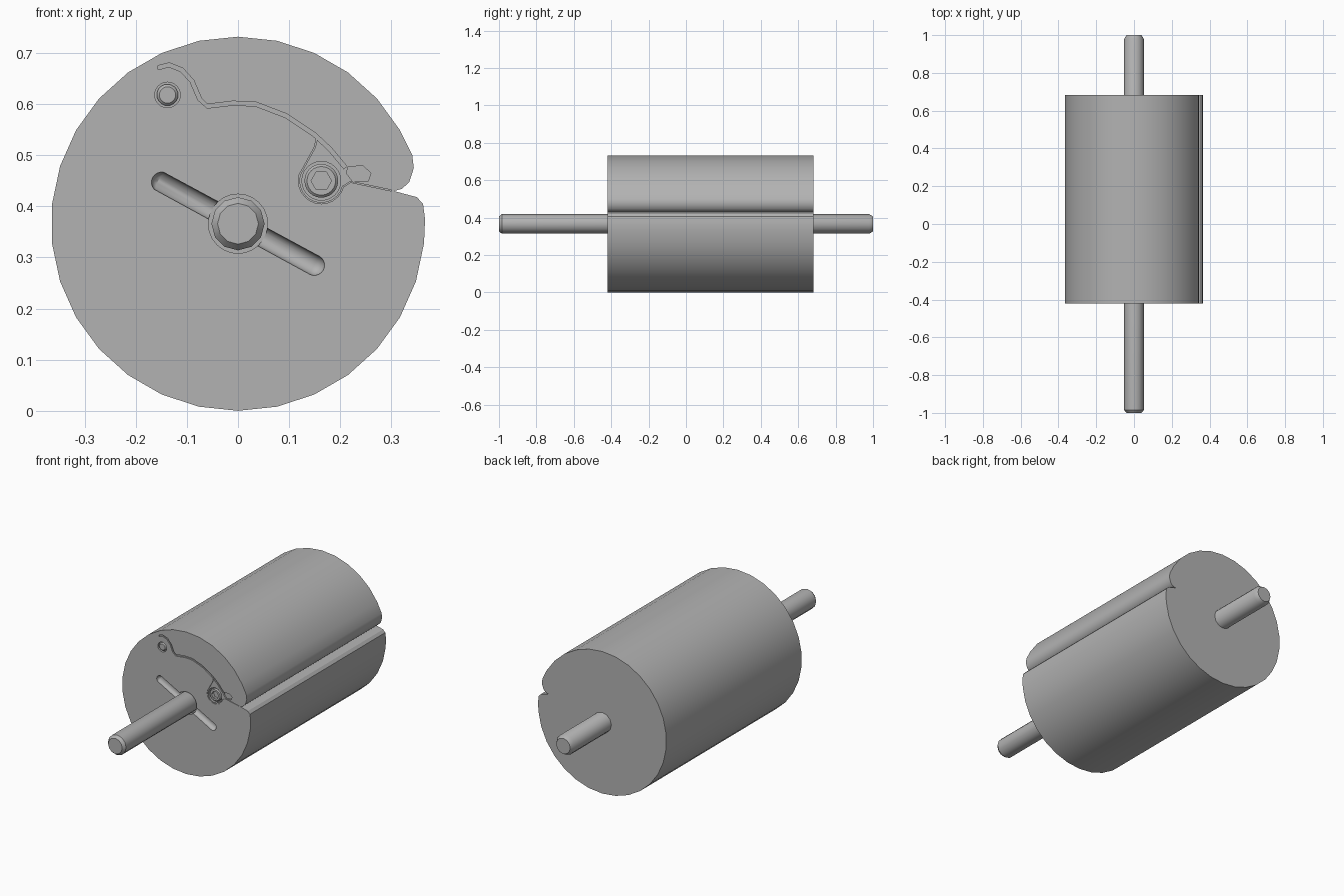
import bpy, bmesh, math
from mathutils import Vector

if "Cube" in bpy.data.objects:
    bpy.data.objects.remove(bpy.data.objects["Cube"])

R = 0.366                 # drum radius, also the height of its axis
FRONT, BACK = -0.42, 0.682

grey = bpy.data.materials.new("metal grey")
grey.use_nodes = True
grey.diffuse_color = (0.45, 0.45, 0.45, 1)
grey.node_tree.nodes["Principled BSDF"].inputs["Base Color"].default_value = (0.45, 0.45, 0.45, 1)


def finish(name, bm):
    bmesh.ops.recalc_face_normals(bm, faces=bm.faces)
    mesh = bpy.data.meshes.new(name)
    bm.to_mesh(mesh)
    bm.free()
    mesh.materials.append(grey)
    ob = bpy.data.objects.new(name, mesh)
    bpy.context.collection.objects.link(ob)
    return ob


def prism(name, outline, y0, y1):
    """Extrude an x, z outline along y."""
    bm = bmesh.new()
    face = bm.faces.new([bm.verts.new((x, y0, z)) for x, z in outline])
    new = bmesh.ops.extrude_face_region(bm, geom=[face], use_keep_orig=True)["geom"]
    verts = [g for g in new if isinstance(g, bmesh.types.BMVert)]
    bmesh.ops.translate(bm, verts=verts, vec=(0, y1 - y0, 0))
    return finish(name, bm)


def lathe(name, cx, cz, profile, sides):
    """Closed turned part along y from (radius, y) pairs."""
    bm = bmesh.new()
    rings = []
    for r, y in profile:
        turn = [math.tau * i / sides for i in range(sides)]
        rings.append([bm.verts.new((cx + r * math.cos(a), y, cz + r * math.sin(a))) for a in turn])
    for a, b in zip(rings, rings[1:]):
        for i in range(sides):
            j = (i + 1) % sides
            bm.faces.new((a[i], a[j], b[j], b[i]))
    bm.faces.new(rings[0])
    bm.faces.new(rings[-1])
    return finish(name, bm)


def strip(name, path, width, depth):
    """Thin ribbon along a path, used to engrave the front face."""
    pts = [Vector(p) for p in path]
    left, right = [], []
    for i, p in enumerate(pts):
        d = (pts[min(i + 1, len(pts) - 1)] - pts[max(i - 1, 0)]).normalized()
        n = Vector((-d.y, d.x)) * width / 2
        left.append(p + n)
        right.append(p - n)
    return prism(name, left + right[::-1], FRONT - 0.01, FRONT + depth)


def cut(target, cutter):
    mod = target.modifiers.new("cut", "BOOLEAN")
    mod.operation, mod.solver, mod.object = "DIFFERENCE", "EXACT", cutter
    with bpy.context.temp_override(object=target, active_object=target):
        bpy.ops.object.modifier_apply(modifier=mod.name)
    bpy.data.objects.remove(cutter)


def smooth(ob):
    bpy.ops.object.select_all(action="DESELECT")
    ob.select_set(True)
    bpy.context.view_layer.objects.active = ob
    bpy.ops.object.shade_smooth_by_angle(angle=math.radians(32))


# Drum: round outline with a lipped notch on the left side
outline = [(R * math.cos(a), R + R * math.sin(a))
           for a in (math.radians(12 * i + 30) for i in range(28))]
outline += [(0.366, 0.375), (0.362, 0.405), (0.35, 0.418), (0.305, 0.43),
            (0.32, 0.434), (0.335, 0.447), (0.344, 0.475), (0.341, 0.5)]
drum = prism("drum", outline, FRONT, BACK)

# Rounded diagonal groove through the axis
bm = bmesh.new()
bmesh.ops.create_uvsphere(bm, u_segments=16, v_segments=10, radius=0.02)
for v in bm.verts:
    v.co.x += math.copysign(0.17, v.co.x + 0.0001)
tilt = math.radians(-28.5)
for v in bm.verts:
    x, z = v.co.x, v.co.z
    v.co = (x * math.cos(tilt) - z * math.sin(tilt), v.co.y + FRONT,
            R + x * math.sin(tilt) + z * math.cos(tilt))
cut(drum, finish("groove_cutter", bm))

# Wells around the shaft, the bolt and the pin
BOLT, PIN = (0.163, 0.45), (-0.138, 0.618)
for (x, z), r, depth in (((0, R), 0.058, 0.02), (BOLT, 0.038, 0.02), (PIN, 0.025, 0.012)):
    cut(drum, lathe("well_cutter", x, z, [(r, FRONT - 0.01), (r, FRONT + depth)], 24))

# Engraved seam of the clamp
seam = [(-0.157, 0.671), (-0.135, 0.677), (-0.11, 0.667), (-0.09, 0.645), (-0.075, 0.61),
        (-0.06, 0.596), (-0.01, 0.602), (0.035, 0.6), (0.095, 0.577), (0.15, 0.54),
        (0.18, 0.512), (0.21, 0.476)]
cut(drum, strip("seam_cutter", seam, 0.008, 0.006))

# Fine outline of the lever around the bolt
lever = [(0.155, 0.535), (0.15, 0.515)]
lever += [(BOLT[0] + 0.044 * math.cos(a), BOLT[1] + 0.044 * math.sin(a))
          for a in (math.radians(165 + 15 * i) for i in range(13))]
lever += [(0.22, 0.448), (0.3, 0.431)]
cut(drum, strip("lever_cutter", lever, 0.002, 0.004))

# Small latch pocket beside the notch
pocket = [(0.216, 0.478), (0.245, 0.479), (0.26, 0.465), (0.255, 0.45), (0.225, 0.448), (0.212, 0.465)]
cut(drum, prism("pocket_cutter", pocket, FRONT - 0.01, FRONT + 0.008))
smooth(drum)

# Shaft with chamfered ends
shaft = lathe("shaft", 0, R, [(0.04, -1), (0.052, -0.985), (0.052, 0.98), (0.04, 1)], 12)
smooth(shaft)

# Socket bolt and pin, both flush with the face
bolt = lathe("socket_bolt", *BOLT, [(0.028, FRONT), (0.033, FRONT + 0.005), (0.033, FRONT + 0.03)], 24)
cut(bolt, lathe("hex_cutter", *BOLT, [(0.02, FRONT - 0.01), (0.02, FRONT + 0.016)], 6))
smooth(bolt)
pin = lathe("pin", *PIN, [(0.016, FRONT), (0.021, FRONT + 0.005), (0.021, FRONT + 0.02)], 20)
smooth(pin)
